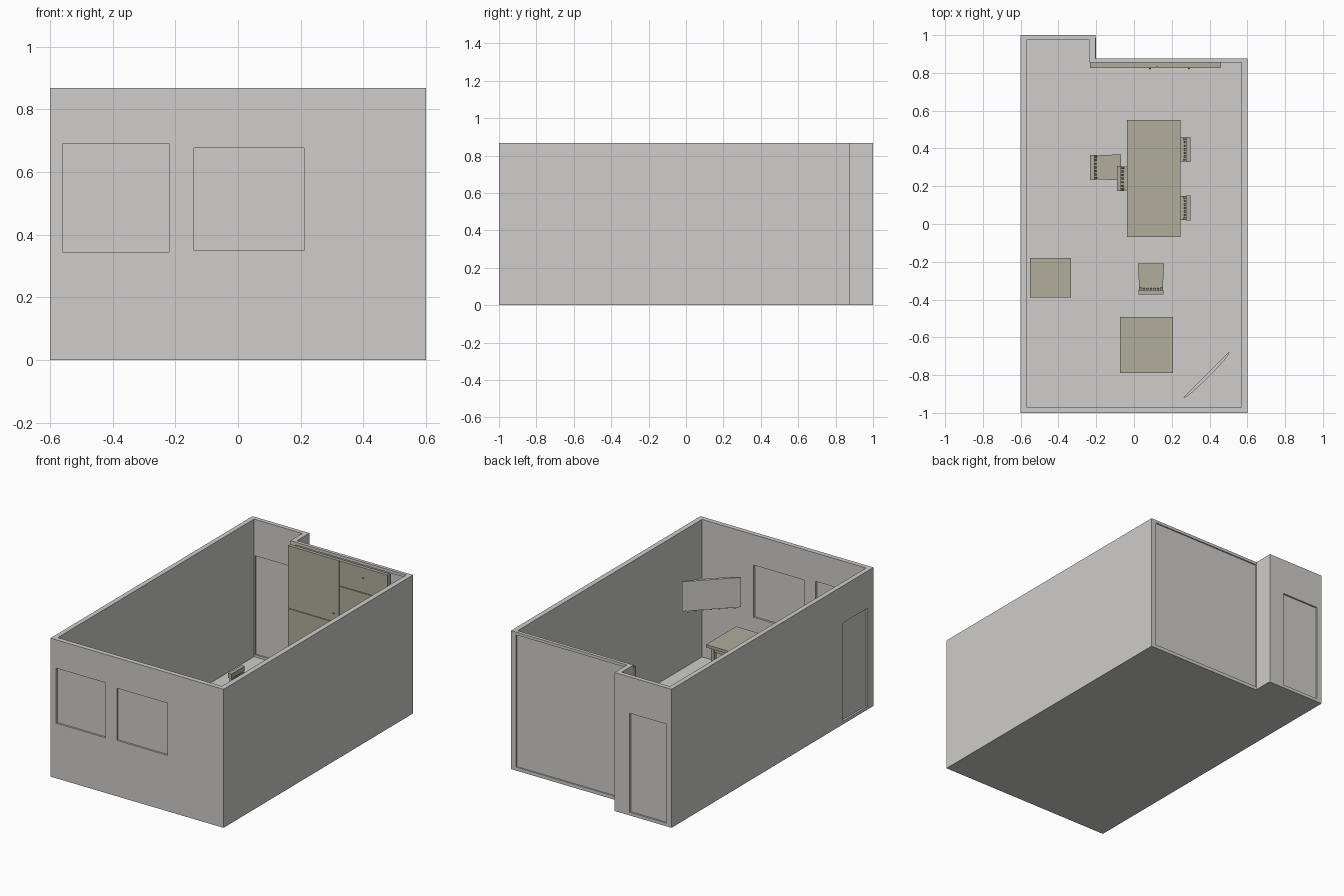
import bpy, bmesh, math
from mathutils import Matrix, Vector

if "Cube" in bpy.data.objects:
    bpy.data.objects.remove(bpy.data.objects["Cube"])


def material(name, rgb):
    m = bpy.data.materials.new(name)
    m.diffuse_color = (*rgb, 1)
    m.use_nodes = True
    m.node_tree.nodes["Principled BSDF"].inputs["Base Color"].default_value = m.diffuse_color
    return m


GREY = material("plaster grey", (0.62, 0.61, 0.595))
WOOD = material("pale wood", (0.44, 0.415, 0.33))


def finish(name, bm, mat, matrix=None):
    bmesh.ops.recalc_face_normals(bm, faces=bm.faces)
    me = bpy.data.meshes.new(name)
    bm.to_mesh(me)
    bm.free()
    me.materials.append(mat)
    ob = bpy.data.objects.new(name, me)
    bpy.context.collection.objects.link(ob)
    if matrix:
        ob.matrix_world = matrix
    return ob


def bar(bm, lo, hi, lean=0.0):
    """Box between two corners; lean shifts its top along y."""
    lo, hi = Vector(lo), Vector(hi)
    mid, size = (lo + hi) / 2, hi - lo
    for v in bmesh.ops.create_cube(bm, size=1)["verts"]:
        top = v.co.z > 0
        v.co = Vector(a * b for a, b in zip(v.co, size)) + mid
        v.co.y += lean * top


def box(name, lo, hi, mat):
    bm = bmesh.new()
    bar(bm, lo, hi)
    return finish(name, bm, mat)


def prism(bm, pts, z0, z1):
    f = bm.faces.new([bm.verts.new((x, y, z0)) for x, y in pts])
    top = bmesh.ops.extrude_face_region(bm, geom=[f])["geom"]
    for v in top:
        if isinstance(v, bmesh.types.BMVert):
            v.co.z = z1


# --- room shell: L-stepped ring of walls on a floor slab ---
H = 0.868
outer = [(-.6, -1), (.6, -1), (.6, .876), (-.205, .876), (-.205, 1), (-.6, 1)]
inner = [(-.57, -.97), (.568, -.97), (.568, .855), (-.235, .855), (-.235, .973), (-.57, .973)]
bm = bmesh.new()
rings = [[bm.verts.new((x, y, z)) for x, y in pts]
         for pts, z in ((outer, 0), (outer, H), (inner, H), (inner, 0))]
for i in range(6):
    j = (i + 1) % 6
    for k in range(4):
        a, b = rings[k], rings[(k + 1) % 4]
        bm.faces.new((a[i], a[j], b[j], b[i]))
walls = finish("walls", bm, GREY)

bm = bmesh.new()
prism(bm, [(x * .98, y * .985) for x, y in outer], 0, 0.006)
finish("floor", bm, GREY)

# --- windows and doors: cut through the wall, then a thin pane mid-wall ---
# name, axis across the wall, wall centre, span along the wall, span in z
openings = [
    ("left_window", 1, -.985, (-.56, -.22), (.345, .69)),
    ("right_window", 1, -.985, (-.14, .21), (.35, .677)),
    ("back_door", 1, .9865, (-.565, -.31), (.02, .64)),
    ("side_door", 0, -.585, (-.94, -.70), (.02, .635)),
    ("glass_wall", 1, .8655, (-.202, .565), (.022, .85)),
]
for name, axis, c, (a, b), (z0, z1) in openings:
    def corners(half, grow):
        lo, hi = [a - grow, a - grow, z0 - grow], [b + grow, b + grow, z1 + grow]
        lo[axis], hi[axis] = c - half, c + half
        return lo, hi
    cutter = box("cutter", *corners(.022, 0), GREY)
    cutter.hide_render = True
    mod = walls.modifiers.new("cut", 'BOOLEAN')
    mod.object, mod.operation, mod.solver = cutter, 'DIFFERENCE', 'EXACT'
    bpy.context.view_layer.objects.active = walls
    bpy.ops.object.modifier_apply(modifier=mod.name)
    bpy.data.objects.remove(cutter)
    box(name + "_pane", *corners(.003, .0015), GREY)

# --- built-in cupboard along the back wall ---
bm = bmesh.new()
bar(bm, (-.234, .835, .006), (.46, .854, .845))
g = .002
doors = [(-.234, .122, .012, .455), (-.234, .122, .455, .85),
         (.122, .46, .012, .47), (.122, .46, .47, .69), (.122, .46, .69, .85)]
for x0, x1, z0, z1 in doors:
    bar(bm, (x0 + g, .827, z0 + g), (x1 - g, .836, z1 - g))
finish("cupboard", bm, WOOD)
bm = bmesh.new()
for x, z in ((.085, .40), (.085, .51), (.29, .785), (.29, .58), (.29, .41)):
    bmesh.ops.create_icosphere(bm, subdivisions=1, radius=.006,
                               matrix=Matrix.Translation((x, .824, z)))
finish("cupboard_knobs", bm, WOOD)


# --- tables: top, apron and four legs ---
def table(name, x0, x1, y0, y1, h, inset=.02, leg=.022, top=.018):
    bm = bmesh.new()
    bar(bm, (x0, y0, h - top), (x1, y1, h))
    a0, a1, b0, b1 = x0 + inset, x1 - inset, y0 + inset, y1 - inset
    for x in (a0, a1 - leg):
        for y in (b0, b1 - leg):
            bar(bm, (x, y, .006), (x + leg, y + leg, h - top))
    t = .005
    for y in (b0 + t, b1 - 2 * t - .005):
        bar(bm, (a0 + leg, y, h - top - .03), (a1 - leg, y + .01, h - top))
    for x in (a0 + t, a1 - 2 * t - .005):
        bar(bm, (x, b0 + leg, h - top - .03), (x + .01, b1 - leg, h - top))
    finish(name, bm, WOOD)


table("dining_table", -.037, .245, -.068, .55, .26)
table("tall_table", -.073, .206, -.79, -.492, .363)
table("side_table", -.55, -.333, -.39, -.18, .22)


# --- chairs: local origin under the backrest, facing +y ---
def chair(name, x, y, angle):
    bm = bmesh.new()
    w, d = .066, .152
    prism(bm, [(-w + .004, .008), (w - .004, .008), (w, d * .6), (w + .003, d),
               (-w - .003, d), (-w, d * .6)], .145, .16)
    for s in (-1, 1):
        cx = s * (w - .009)
        bar(bm, (cx - .007, d - .02, .006), (cx + .007, d - .006, .145))   # front leg
        bar(bm, (cx - .007, .012, .006), (cx + .007, .026, .16))           # back leg
        bar(bm, (cx - .007, .012, .16), (cx + .007, .026, .25), -.017)     # back post
        bar(bm, (cx - .004, .026, .06), (cx + .004, d - .02, .07))         # side rail
    for i in range(5):                                                     # slats
        cx = (i - 2) * .019
        bar(bm, (cx - .005, .016, .16), (cx + .005, .024, .25), -.017)
    bar(bm, (-w, -.010, .245), (w, .012, .275))                            # top rail
    finish(name, bm, WOOD, Matrix.Translation((x, y, 0)) @ Matrix.Rotation(math.radians(angle), 4, 'Z'))


chair("chair_left_outer", -.222, .30, -90)
chair("chair_left_inner", -.08, .24, -90)
chair("chair_right_back", .288, .395, 90)
chair("chair_right_front", .288, .085, 90)
chair("chair_end", .09, -.362, 0)

# --- corner screen: flat front, gently bowed back, hung across the corner ---
n, half = 8, .17
back = [(half * math.cos(math.pi * i / n), -.004 - .014 * math.sin(math.pi * i / n)) for i in range(n + 1)]
bm = bmesh.new()
prism(bm, [(-half, 0), (half, 0)] + back, .42, .606)
for i in range(7):                                                         # lower fixings
    x = (i - 3) * .045
    y = -.012 * (1 - (x / half) ** 2) - .003
    bar(bm, (x - .005, y - .003, .41), (x + .005, y + .003, .421))
finish("corner_screen", bm, GREY,
       Matrix.Translation((.382, -.798, 0)) @ Matrix.Rotation(math.radians(45), 4, 'Z'))
